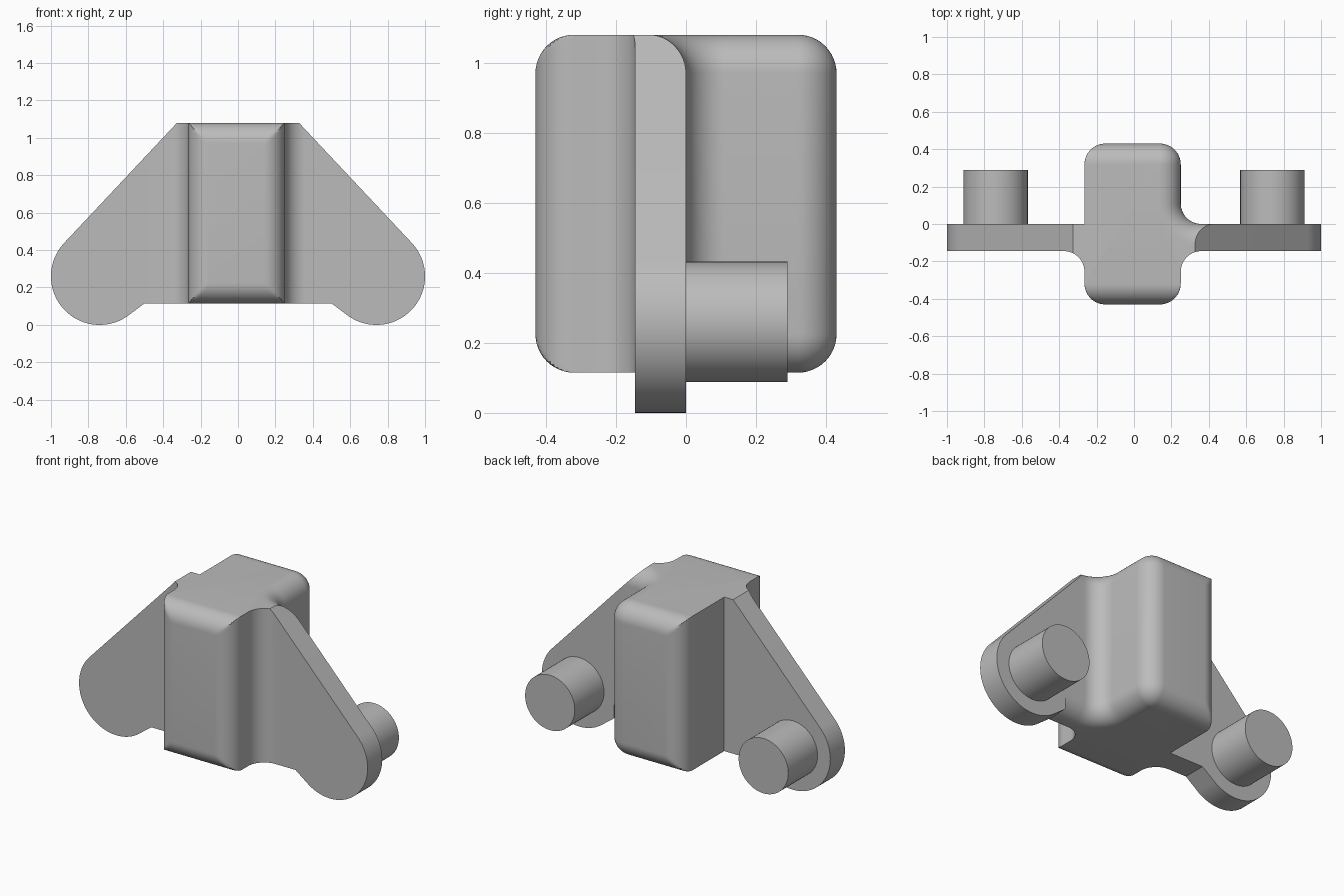
import bpy, bmesh
from math import sin, cos, pi, radians
from mathutils import Vector

cube = bpy.data.objects.get("Cube")
if cube:
    bpy.data.objects.remove(cube, do_unlink=True)

grey = bpy.data.materials.new("plain grey")
grey.use_nodes = True
colour = (0.5, 0.5, 0.5, 1)
grey.diffuse_color = colour
grey.node_tree.nodes["Principled BSDF"].inputs["Base Color"].default_value = colour

R = 0.11                      # fillet and edge radius
LEFT, RIGHT, DEPTH = -0.265, 0.25, 0.43
PLATE, ARM = -0.145, 0.5      # plate front, start of the arms
LOW, HIGH = 0.115, 1.08
CX, CZ, CR = 0.74, 0.26, 0.26  # round end of each arm
SLOPE = radians(43.2)


def finish(bm, name):
    bmesh.ops.recalc_face_normals(bm, faces=bm.faces[:])
    mesh = bpy.data.meshes.new(name)
    bm.to_mesh(mesh)
    bm.free()
    mesh.materials.append(grey)
    obj = bpy.data.objects.new(name, mesh)
    bpy.context.collection.objects.link(obj)
    bpy.ops.object.select_all(action='DESELECT')
    bpy.context.view_layer.objects.active = obj
    obj.select_set(True)
    bpy.ops.object.shade_smooth_by_angle(angle=radians(30))


def loft(rings, name, cuts=()):
    bm = bmesh.new()
    loops = [[bm.verts.new(p) for p in ring] for ring in rings]
    for a, b in zip(loops, loops[1:]):
        for i in range(len(a)):
            j = (i + 1) % len(a)
            bm.faces.new((a[i], a[j], b[j], b[i]))
    bm.faces.new(loops[0][::-1])
    bm.faces.new(loops[-1])
    for co, no in cuts:
        bmesh.ops.bisect_plane(bm, geom=bm.verts[:] + bm.edges[:] + bm.faces[:],
                               plane_co=co, plane_no=no, clear_outer=True)
        bmesh.ops.holes_fill(bm, edges=[e for e in bm.edges if e.is_boundary])
    finish(bm, name)


def arc(cx, cy, r, start, end, n=14):
    angles = [radians(start + (end - start) * i / n) for i in range(n + 1)]
    return [(cx + r * cos(a), cy + r * sin(a)) for a in angles]


def section(d, z):
    """Plan outline at height z, drawn in by d along the rounded rims."""
    c = R + 0.002
    edge = DEPTH - d
    pts = [(ARM, -d)]
    pts += arc(RIGHT + R, R, R + d, 270, 180)
    pts += arc(RIGHT - c, DEPTH - c, c - d, 0, 90)
    pts += [(x, min(y, edge)) for x, y in arc(LEFT + c, DEPTH - c, c, 90, 180)]
    pts += [(LEFT, 0), (-ARM, 0), (-ARM, PLATE)]
    pts += arc(LEFT - R, PLATE - R, R, 90, 0)
    front = arc(LEFT + c, c - DEPTH, c, 180, 270) + arc(RIGHT - c, c - DEPTH, c, 270, 360)
    pts += [(x, max(y, -edge)) for x, y in front]
    pts += arc(RIGHT + R, PLATE - R, R, 180, 90)
    pts += [(ARM, PLATE)]
    return [(x, y, z) for x, y in pts]


# Central block with its fillets and the inner part of the plate
steps = [i / 12 * pi / 2 for i in range(13)]
rings = [section(R * (1 - sin(a)), LOW + R * (1 - cos(a))) for a in steps]
rings += [section(R * (1 - cos(a)), HIGH - R * (1 - sin(a))) for a in steps]
slopes = []
for s in (1, -1):
    normal = Vector((s * cos(SLOPE), 0, sin(SLOPE)))
    slopes.append((Vector((s * CX, 0, CZ)) + normal * CR, normal))
loft(rings, "central_block", slopes)

# Sloping arms with round ends, and the pegs behind them
slope_z = CZ + (CR - (ARM - CX) * cos(SLOPE)) / sin(SLOPE)
outline = [(ARM, LOW), (ARM, slope_z)] + arc(CX, CZ, CR, 43.2, -128, 48)
disc = arc(CX, CZ, 0.172, 0, 360, 64)[:-1]
for s, side in ((1, "left"), (-1, "right")):
    loft([[(s * x, y, z) for x, z in outline] for y in (PLATE, 0)], side + "_arm")
    loft([[(s * x, y, z) for x, z in disc] for y in (-0.01, 0.29)], side + "_peg")
